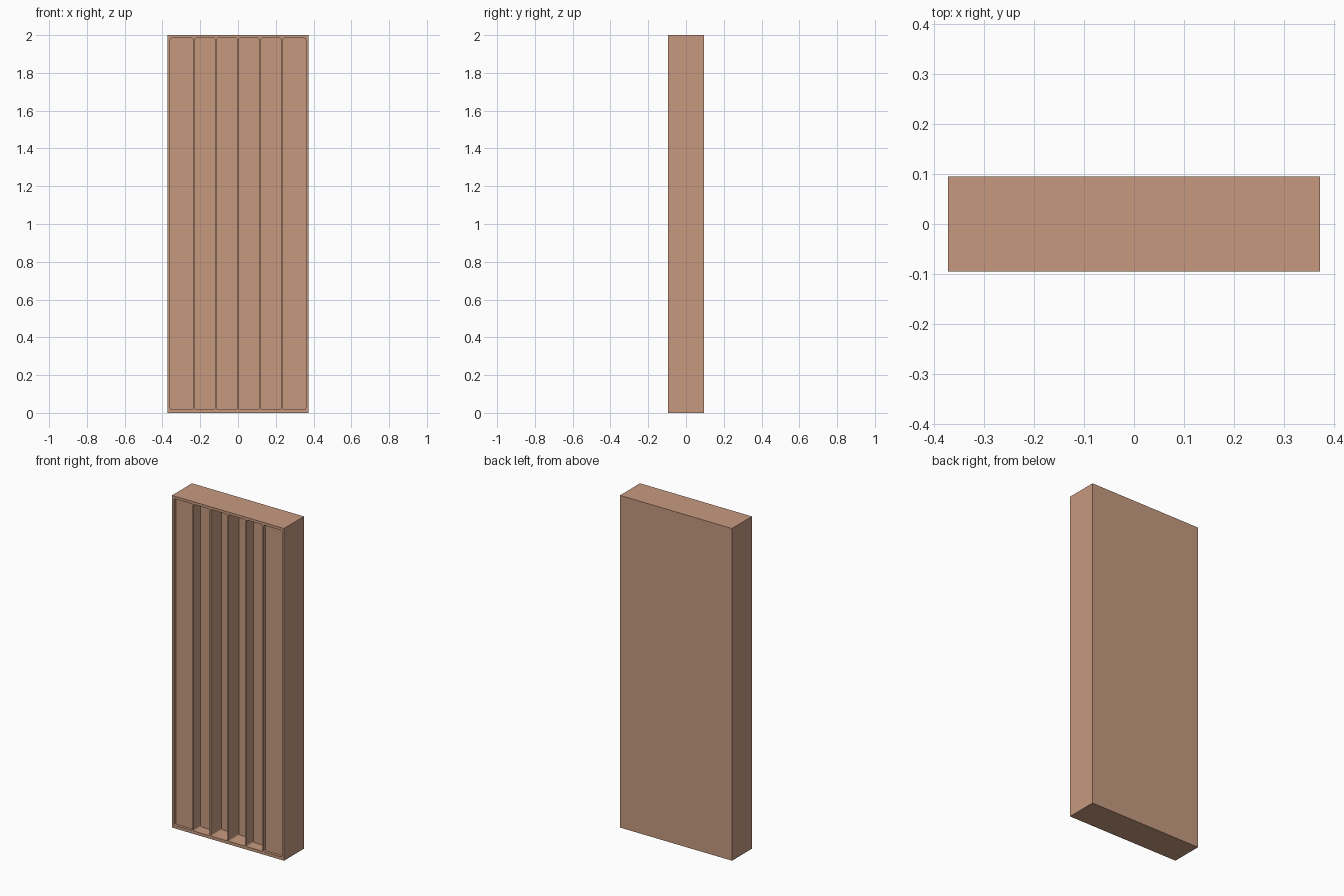
import bpy, bmesh
from mathutils import Matrix

if "Cube" in bpy.data.objects:
    bpy.data.objects.remove(bpy.data.objects["Cube"])

W, D, H = 0.746, 0.19, 2.0
FRONT = -D / 2

# single warm clay colour
clay = bpy.data.materials.new("warm_clay")
clay.diffuse_color = (0.565, 0.323, 0.216, 1)
clay.use_nodes = True
clay.node_tree.nodes["Principled BSDF"].inputs["Base Color"].default_value = clay.diffuse_color


def add_box(bm, x0, x1, y0, y1, z0, z1):
    m = Matrix.Translation(((x0 + x1) / 2, (y0 + y1) / 2, (z0 + z1) / 2))
    m = m @ Matrix.Diagonal((x1 - x0, y1 - y0, z1 - z0, 1))
    return bmesh.ops.create_cube(bm, size=1, matrix=m)["verts"]


def make_object(name, bm):
    bmesh.ops.recalc_face_normals(bm, faces=bm.faces[:])
    me = bpy.data.meshes.new(name)
    bm.to_mesh(me)
    bm.free()
    me.materials.append(clay)
    ob = bpy.data.objects.new(name, me)
    bpy.context.collection.objects.link(ob)
    return ob


# solid panel body
bm = bmesh.new()
add_box(bm, -W / 2, W / 2, -D / 2, D / 2, 0, H)
panel = make_object("fluted_panel", bm)

# recesses: x from, x to, depth; mirrored and deepest at the middle
recesses = [(0.003, 0.114, 0.102), (0.122, 0.230, 0.067), (0.238, 0.359, 0.016)]
bm = bmesh.new()
for x0, x1, depth in recesses:
    for a, b in ((x0, x1), (-x1, -x0)):
        verts = add_box(bm, a, b, FRONT - 0.05, FRONT + depth, 0.018, 1.984)
        # round the four corners that run front to back
        edges = {e for v in verts for e in v.link_edges
                 if abs(e.verts[0].co.y - e.verts[1].co.y) > 0.01}
        bmesh.ops.bevel(bm, geom=list(edges), offset=0.008, segments=3,
                        profile=0.5, affect='EDGES')
cutter = make_object("recess_cutter", bm)
cutter.hide_render = True

# cut the recesses and discard the cutter
mod = panel.modifiers.new("recesses", 'BOOLEAN')
mod.operation = 'DIFFERENCE'
mod.solver = 'EXACT'
mod.object = cutter
bpy.context.view_layer.objects.active = panel
panel.select_set(True)
bpy.ops.object.modifier_apply(modifier=mod.name)
bpy.data.objects.remove(cutter)
